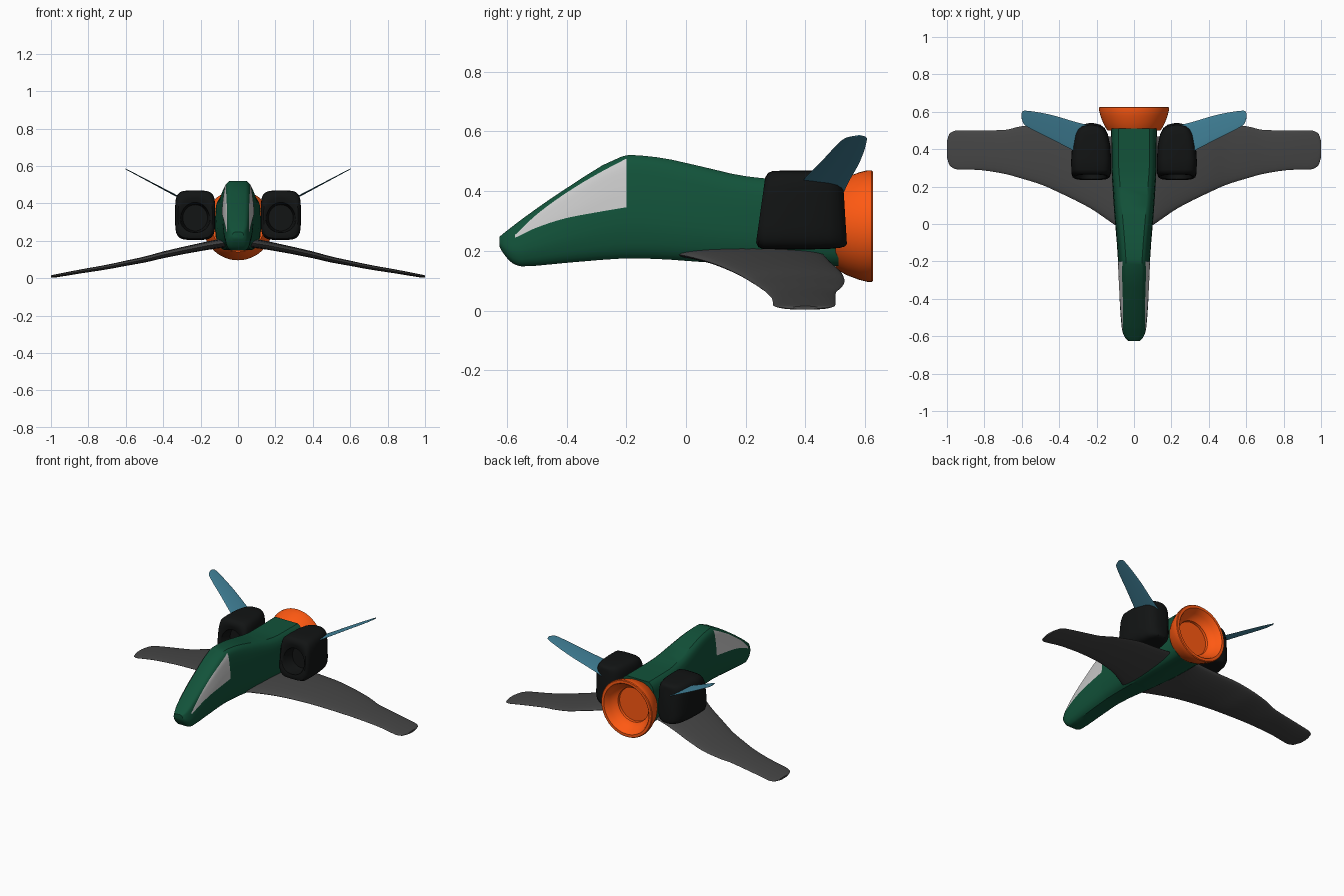
import bpy, bmesh
from math import sin, cos, pi

if "Cube" in bpy.data.objects:
    bpy.data.objects.remove(bpy.data.objects["Cube"])


def material(name, rgb):
    m = bpy.data.materials.new(name)
    m.diffuse_color = (*rgb, 1)
    m.use_nodes = True
    m.node_tree.nodes["Principled BSDF"].inputs["Base Color"].default_value = m.diffuse_color
    return m


GREEN = material("green", (0.006, 0.085, 0.042))
ORANGE = material("orange", (1.0, 0.1, 0.006))
BLUE = material("blue", (0.055, 0.23, 0.33))
DARK = material("dark_grey", (0.06, 0.06, 0.06))
BLACK = material("black", (0.006, 0.007, 0.007))


def interp(table, t):
    """Smooth interpolation of all columns of a table keyed by its first column."""
    n = len(table)
    i = next((k for k in range(n - 2) if t < table[k + 1][0]), n - 2)
    a, b = table[i], table[i + 1]
    h = b[0] - a[0]
    u = (t - a[0]) / h
    out = []
    for c in range(1, len(a)):
        d = [(table[k + 1][c] - table[k][c]) / (table[k + 1][0] - table[k][0]) for k in range(n - 1)]

        def slope(k):
            if k == 0 or k == n - 1:
                return d[min(k, n - 2)]
            p, q = d[k - 1], d[k]
            return 2 * p * q / (p + q) if p * q > 0 else 0
        out.append((2*u**3 - 3*u*u + 1) * a[c] + (u**3 - 2*u*u + u) * h * slope(i)
                   + (3*u*u - 2*u**3) * b[c] + (u**3 - u*u) * h * slope(i + 1))
    return out


def keys(table, steps):
    """Station positions: every table key, with steps between."""
    k = [r[0] for r in table]
    return [a + (b - a) * j / steps for a, b in zip(k, k[1:]) for j in range(steps)] + [k[-1]]


def loft(name, rings, mat=None, mirror=False, closed=True, angle=35):
    bm = bmesh.new()
    vs = [[bm.verts.new(p) for p in r] for r in rings]
    n = len(rings[0])
    for a, b in zip(vs, vs[1:]):
        for i in range(n if closed else n - 1):
            j = (i + 1) % n
            bm.faces.new((a[i], a[j], b[j], b[i]))
    if closed:
        bm.faces.new(vs[0])
        bm.faces.new(vs[-1])
    bmesh.ops.recalc_face_normals(bm, faces=bm.faces)
    if not closed and sum(f.normal.x for f in bm.faces) < 0:
        bmesh.ops.reverse_faces(bm, faces=bm.faces)
    me = bpy.data.meshes.new(name)
    bm.to_mesh(me)
    bm.free()
    if mat:
        me.materials.append(mat)
    ob = bpy.data.objects.new(name, me)
    bpy.context.collection.objects.link(ob)
    bpy.ops.object.select_all(action='DESELECT')
    ob.select_set(True)
    bpy.context.view_layer.objects.active = ob
    bpy.ops.object.shade_smooth_by_angle(angle=angle * pi / 180)
    if mirror:
        ob.modifiers.new("mirror", 'MIRROR').use_mirror_merge = False
    return ob


# Fuselage: y, half width, bottom z, top z
BODY = [(-.625, .03, .215, .247), (-.612, .045, .192, .258), (-.58, .06, .158, .283),
        (-.55, .066, .148, .306), (-.4, .077, .16, .41), (-.22, .084, .174, .514),
        (-.19, .086, .175, .521), (-.1, .092, .173, .514), (.05, .105, .163, .483),
        (.2, .115, .155, .45), (.3, .12, .152, .441), (.51, .122, .15, .44)]
# Relative half width by relative height: t, front section, rear section
SECTION = [(0, .55, .6), (.05, .74, .78), (.15, .89, .92), (.35, 1, 1), (.6, .95, 1),
           (.8, .86, .97), (.9, .79, .9), (.96, .69, .8), (1, .5, .68)]


def body_x(y, z):
    w, lo, hi = interp(BODY, y)
    f, r = interp(SECTION, min(1, max(0, (z - lo) / (hi - lo))))
    k = min(1, max(0, (y + .2) / .5))
    return w * (f + (r - f) * k)


rings = []
for y in keys(BODY, 3):
    w, lo, hi = interp(BODY, y)
    right = []
    for t in keys(SECTION, 2):
        z = lo + (hi - lo) * t
        right.append((body_x(y, z), y, z))
    rings.append(right + [(-x, y, z) for x, y, z in reversed(right)])
loft("fuselage", rings, GREEN)

# Cockpit windows: y, lower z, upper z, laid just proud of the hull
WINDOW = [(-.572, .243, .253), (-.5, .277, .321), (-.4, .309, .394), (-.3, .328, .455), (-.2, .345, .508)]
rings = []
for y in keys(WINDOW, 5):
    lo, hi = interp(WINDOW, y)
    zs = [lo + (hi - lo) * i / 12 for i in range(13)]
    rings.append([(body_x(y, z) + .003, y, z + .001) for z in zs])
loft("cockpit_window", rings, mirror=True, closed=False)


def blade(name, table, mat, sides=28):
    """Wing-like loft; columns: x, leading y, trailing y, centre z, thickness."""
    out = []
    for x in keys(table, 4):
        a, b, zc, th = interp(table, x)
        out.append([(x, (a + b) / 2 - (b - a) / 2 * cos(2 * pi * i / sides),
                     zc + th / 2 * sin(2 * pi * i / sides)) for i in range(sides)])
    loft(name, out, mat, mirror=True, angle=50)


# Main wings
blade("wing", [(.05, -.04, .46, .19, .05), (.11, 0, .465, .183, .048), (.235, .085, .485, .16, .042),
               (.4, .168, .522, .125, .036), (.5, .212, .531, .1, .032), (.6, .243, .523, .08, .028),
               (.7, .27, .502, .06, .025), (.85, .29, .5, .035, .021), (.945, .292, .5, .018, .018),
               (.985, .312, .485, .011, .016), (1, .355, .445, .009, .012)], DARK)

# Tail fins, sloping up and out from the pods
FIN = [(.25, .355, .53), (.3, .38, .542), (.45, .458, .585), (.55, .508, .603),
       (.585, .53, .606), (.596, .548, .602), (.602, .57, .59)]
blade("tail_fin", [(x, a, b, .425 + (x - .3) * .53, .012 - (x - .25) * .02) for x, a, b in FIN], BLUE)

# Engine pods with round intakes: y, half width, half height, squareness exponent
POD = [(.34, .004, .004, 2), (.34, .066, .07, 2), (.262, .076, .082, 2), (.252, .084, .092, 2.3),
       (.25, .092, .108, 3), (.258, .1, .124, 4), (.275, .106, .131, 4.5), (.34, .107, .132, 4.5),
       (.42, .102, .132, 4.5), (.48, .089, .13, 4.5), (.51, .073, .127, 4.5),
       (.526, .052, .122, 4), (.532, .028, .114, 3)]


def power(v, n):
    return abs(v) ** (2 / n) * (1 if v >= 0 else -1)


rings = []
for y, hx, hz, n in POD:
    ring = []
    for i in range(48):
        a = 2 * pi * i / 48
        dz = hz * power(sin(a), n) - (.014 if n < 2.2 else 0)
        tilt = .14 - .2 * (y - .25) / .28
        ring.append((.229 + hx * power(cos(a), n), y + dz * tilt, .337 + dz))
    rings.append(ring)
loft("engine_pod", rings, BLACK, mirror=True, angle=40)

# Main thruster bell: radius, y
BELL = [(.01, .5), (.142, .5), (.15, .512), (.165, .54), (.18, .58), (.187, .608), (.187, .622),
        (.183, .626), (.166, .626), (.16, .62), (.148, .59), (.122, .56), (.112, .555),
        (.11, .54), (.01, .54)]
loft("thruster", [[(r * cos(2 * pi * i / 48), y, .283 + r * sin(2 * pi * i / 48)) for i in range(48)]
                  for r, y in BELL], ORANGE)
